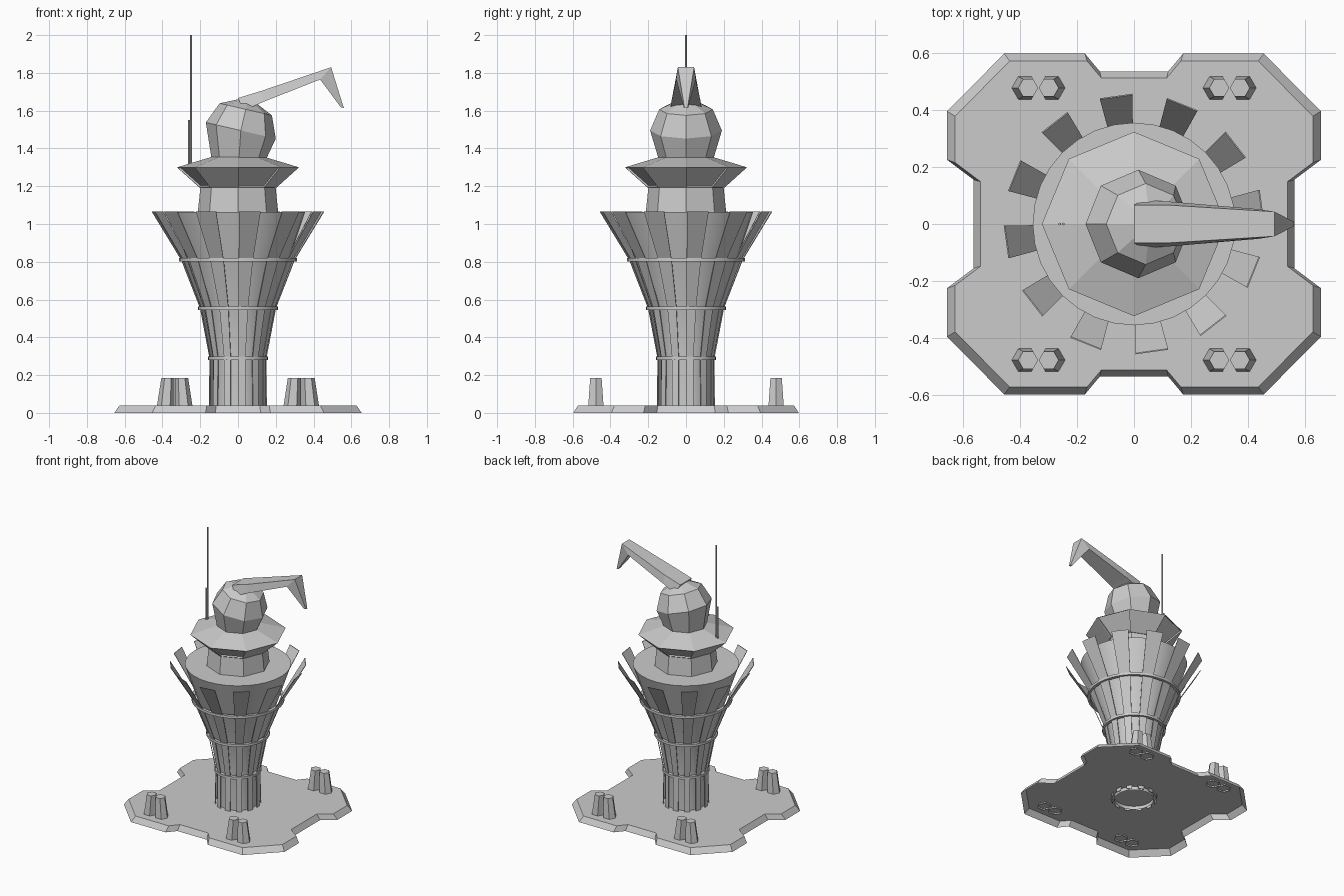
import bpy, bmesh
from math import sin, cos, pi, radians
from mathutils import Matrix

if "Cube" in bpy.data.objects:
    bpy.data.objects.remove(bpy.data.objects["Cube"])


def finish(name, bm, smooth=False):
    bmesh.ops.recalc_face_normals(bm, faces=bm.faces)
    me = bpy.data.meshes.new(name)
    bm.to_mesh(me)
    bm.free()
    ob = bpy.data.objects.new(name, me)
    bpy.context.collection.objects.link(ob)
    if smooth:
        bpy.ops.object.select_all(action='DESELECT')
        ob.select_set(True)
        bpy.context.view_layer.objects.active = ob
        bpy.ops.object.shade_smooth_by_angle(angle=radians(25))
    return ob


def loft(name, rings, smooth=False, closed=False, bottom=True, mat=None, recess=None):
    """Skin a list of equally sized point rings; cap the ends or close the loop."""
    bm = bmesh.new()
    vs = [[bm.verts.new(p) for p in r] for r in rings]
    n = len(rings[0])
    pairs = list(zip(vs, vs[1:])) + ([(vs[-1], vs[0])] if closed else [])
    for a, b in pairs:
        for i in range(n):
            j = (i + 1) % n
            bm.faces.new((a[i], a[j], b[j], b[i]))
    if not closed:
        bm.faces.new(vs[-1])
        if bottom:
            bm.faces.new(vs[0])
    if mat:
        bm.transform(mat)
    if recess:
        bmesh.ops.recalc_face_normals(bm, faces=bm.faces)
        bm.faces.ensure_lookup_table()
        panes = [bm.faces[i] for i in recess]
        bmesh.ops.inset_individual(bm, faces=panes, thickness=.008)
        bmesh.ops.inset_individual(bm, faces=panes, thickness=.001, depth=-.01)
    return finish(name, bm, smooth)


def circle(r, z, n, x=0, y=0):
    return [(x + r * cos(2 * pi * i / n), y + r * sin(2 * pi * i / n), z) for i in range(n)]


def lathe(name, profile, n, **kw):
    return loft(name, [circle(r, z, n) for r, z in profile], **kw)


# Notched base plate: an open-bottomed shell with sloped rim
q = [(.562, .155), (.655, .225), (.655, .395), (.455, .597), (.172, .597), (.12, .535)]
outline = (q + [(-x, y) for x, y in reversed(q)]
           + [(-x, -y) for x, y in q] + [(x, -y) for x, y in reversed(q)])
loft("base_plate", [[(x * s, y * s, z) for x, y in outline]
                    for s, z in ((1, 0), (.957, .04))], bottom=False)

# Paired hexagonal pylons near each corner
for sx in (-1, 1):
    for sy in (-1, 1):
        for k in (-1, 1):
            cx, cy = sx * .335 + k * .048, sy * .477
            loft("pylon", [circle(.047, .03, 6, cx, cy),
                           circle(.035, .185, 6, cx - k * .012, cy)], bottom=False)

# Flared tower core
lathe("tower_core", [(.132, .015), (.132, .29), (.18, .555), (.27, .81), (.355, 1.063)],
      32, smooth=True, bottom=False)

# Twelve thin bent slats around the core
path = [(.153, .015), (.15, .29), (.2, .555), (.299, .81), (.453, 1.065)]
T = .004
for i in range(12):
    rings = []
    for r, z in path:
        w = .127 * r
        rings.append([(r, -w, z), (r, w, z), (r - T, w, z), (r - T, -w, z)])
    loft("slat", rings, mat=Matrix.Rotation(radians(8 + 30 * i), 4, 'Z'))

# Hoops binding the slats
for r, z in ((.158, .29), (.213, .555), (.312, .81)):
    lathe("hoop", [(r, z - .009), (r, z + .009), (r - .022, z + .009), (r - .022, z - .009)],
          32, closed=True, smooth=True)

# Octagonal neck, and wide collar with windows recessed in alternate facets
lathe("neck", [(.213, 1.06), (.199, 1.195)], 8, bottom=False)
lathe("collar", [(.203, 1.192), (.323, 1.3), (.14, 1.355)], 8, recess=(0, 2, 4, 6))

# Tilted faceted head on a straight stub
tilt = Matrix.Translation((.015, 0, 1.495)) @ Matrix.Rotation(radians(13), 4, 'Y')
head = [[tilt @ Matrix.Translation(p).to_translation() for p in circle(r, h, 8)]
        for r, h in ((.19, 0), (.142, .115), (.05, .158))]
loft("head", [circle(.145, 1.345, 8, .005)] + head, bottom=False)


# Hooked arm: each section is top point, bottom point and half widths
def section(tx, tz, wt, bx, bz, wb):
    return [(tx, -wt, tz), (tx, wt, tz), (bx, wb, bz), (bx, -wb, bz)]


loft("hooked_arm", [section(.0, 1.667, .066, .03, 1.6, .085),
                    section(.125, 1.705, .066, .13, 1.645, .078),
                    section(.493, 1.83, .043, .435, 1.765, .052),
                    section(.56, 1.615, .008, .545, 1.617, .012)])

# Antenna masts
for x, top, r in ((-.248, 2.0, .005), (-.26, 1.55, .005)):
    loft("antenna", [circle(r, 1.3, 8, x), circle(r, top, 8, x)])
